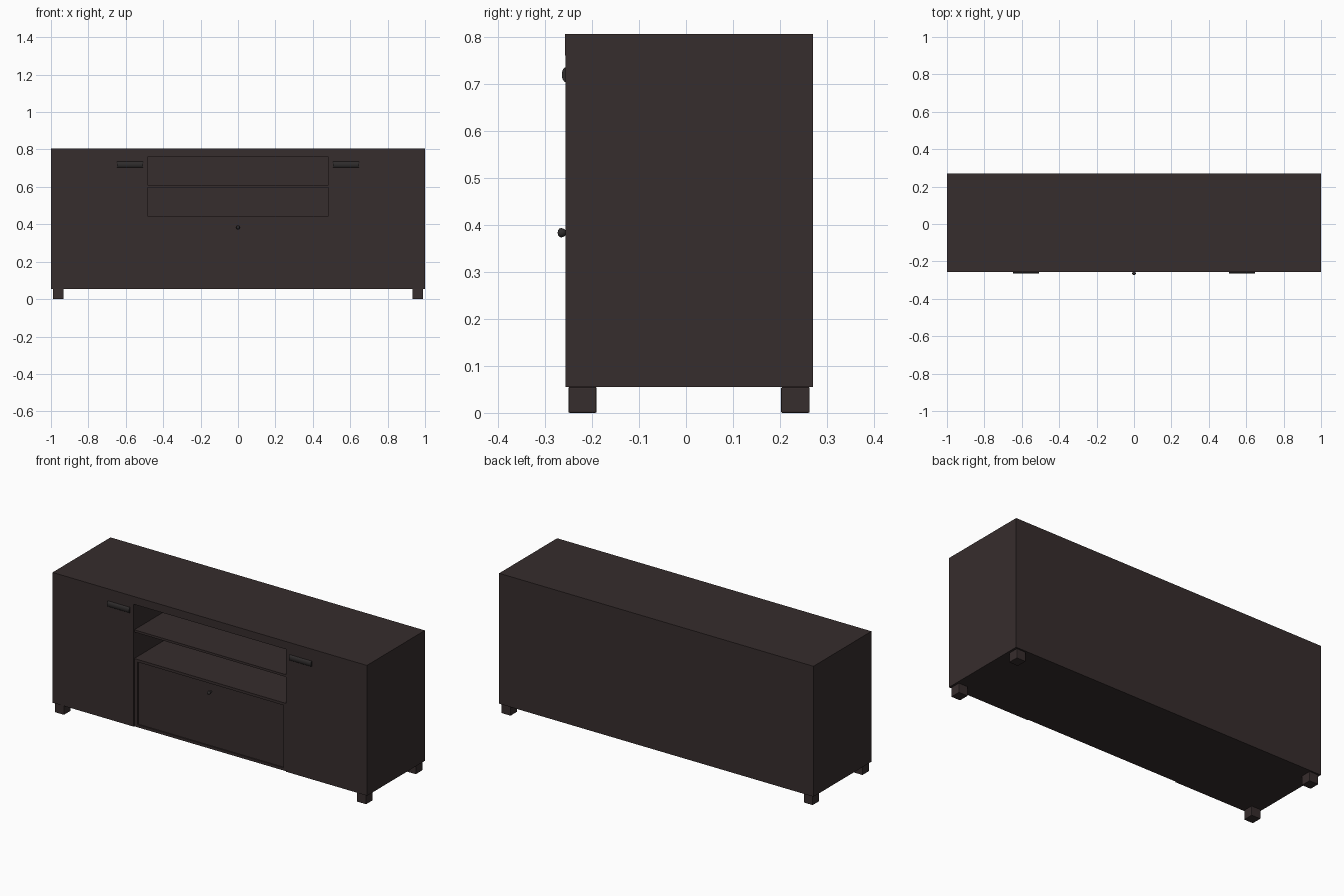
import bpy, bmesh, math

if "Cube" in bpy.data.objects:
    bpy.data.objects.remove(bpy.data.objects["Cube"])


def material(name, rgb):
    m = bpy.data.materials.new(name)
    m.diffuse_color = (*rgb, 1)
    m.use_nodes = True
    m.node_tree.nodes["Principled BSDF"].inputs["Base Color"].default_value = m.diffuse_color
    return m


WOOD = material("dark_wood", (0.037, 0.026, 0.026))
METAL = material("dark_metal", (0.028, 0.025, 0.025))


def finish(bm, name, mat):
    bmesh.ops.recalc_face_normals(bm, faces=bm.faces)
    me = bpy.data.meshes.new(name)
    bm.to_mesh(me)
    bm.free()
    me.materials.append(mat)
    ob = bpy.data.objects.new(name, me)
    bpy.context.collection.objects.link(ob)
    return ob


def box(name, x, y, z, mat=WOOD, bevel=0):
    bm = bmesh.new()
    bmesh.ops.create_cube(bm, size=1)
    for v in bm.verts:
        for i, (a, b) in enumerate((x, y, z)):
            v.co[i] = (a + b) / 2 + v.co[i] * (b - a)
    ob = finish(bm, name, mat)
    if bevel:
        mod = ob.modifiers.new("soft_edges", "BEVEL")
        mod.width, mod.segments = bevel, 2
    return ob


def extrude_x(name, profile, x0, x1, mat):
    # Closed y-z profile swept along x
    bm = bmesh.new()
    face = bm.faces.new([bm.verts.new((x0, y, z)) for y, z in profile])
    new = bmesh.ops.extrude_face_region(bm, geom=[face])["geom"]
    bmesh.ops.translate(bm, vec=(x1 - x0, 0, 0),
                        verts=[v for v in new if isinstance(v, bmesh.types.BMVert)])
    return finish(bm, name, mat)


FRONT, BACK, BASE, LID = -0.255, 0.27, 0.055, 0.76

# Carcass
box("top_board", (-1, 1), (-0.257, BACK), (LID, 0.805))
box("bottom_board", (-0.95, 0.95), (-0.235, BACK), (BASE, 0.07))
box("back_panel", (-0.95, 0.95), (0.255, BACK), (0.07, LID))

# Mirrored sides, doors, dividers, handles and feet
handle = [(FRONT - 0.009 * math.sin(t), 0.719 - 0.016 * math.cos(t))
          for t in (math.pi * i / 10 for i in range(11))]
for side, s in (("left", -1), ("right", 1)):
    def span(a, b):
        return tuple(sorted((s * a, s * b)))
    box(f"{side}_side_panel", span(0.95, 1), (FRONT - 0.001, BACK), (BASE, LID))
    box(f"{side}_door", span(0.485, 0.95), (FRONT, -0.235), (BASE, LID))
    box(f"{side}_divider", span(0.485, 0.505), (-0.235, 0.255), (0.07, LID))
    extrude_x(f"{side}_door_handle", handle, *span(0.508, 0.648), METAL)
    for end, y in (("front", (-0.25, -0.19)), ("back", (0.202, 0.263))):
        box(f"{side}_{end}_foot", span(0.932, 0.99), y, (0, BASE), bevel=0.003)

# Centre shelves and the frame round the flap
box("upper_shelf", (-0.485, 0.485), (-0.25, 0.255), (0.597, 0.61))
box("lower_shelf", (-0.485, 0.485), (-0.25, 0.255), (0.43, 0.445))
for side, s in (("left", -1), ("right", 1)):
    box(f"{side}_flap_frame", tuple(sorted((s * 0.463, s * 0.485))),
        (-0.25, 0.255), (0.07, 0.43))
box("flap_sill", (-0.485, 0.485), (-0.25, -0.235), (BASE, 0.07))
box("flap_front", (-0.463, 0.463), (-0.243, -0.225), (0.07, 0.43))

# Flap knob: turned profile spun about the y axis
bm = bmesh.new()
pts = [(0, -0.273), (0.005, -0.272), (0.009, -0.269), (0.01, -0.265),
       (0.008, -0.259), (0.005, -0.256), (0.005, -0.243)]
verts = [bm.verts.new((r, y, 0.383)) for r, y in pts]
edges = [bm.edges.new(p) for p in zip(verts, verts[1:])]
bmesh.ops.spin(bm, geom=verts + edges, cent=(0, 0, 0.383), axis=(0, 1, 0),
               angle=2 * math.pi, steps=20)
bmesh.ops.remove_doubles(bm, verts=bm.verts, dist=1e-5)
knob = finish(bm, "flap_knob", METAL)

# Smooth shading on the rounded hardware
for ob in bpy.data.objects:
    ob.select_set(ob == knob or "handle" in ob.name)
bpy.context.view_layer.objects.active = knob
bpy.ops.object.shade_smooth_by_angle(angle=math.radians(40))
